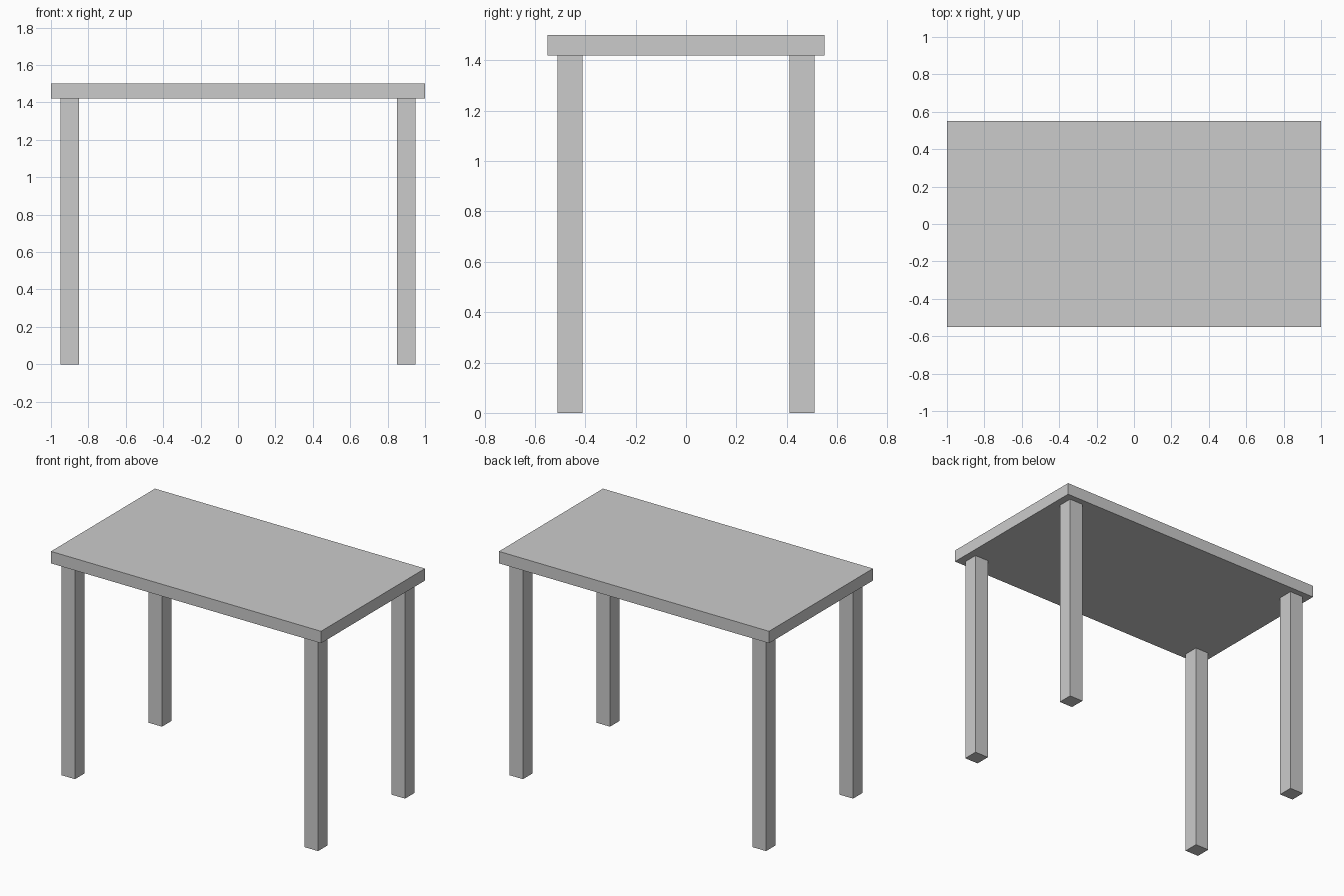
import bpy

if "Cube" in bpy.data.objects:
    bpy.data.objects.remove(bpy.data.objects["Cube"])


def box(name, size, centre):
    bpy.ops.mesh.primitive_cube_add(size=1, location=centre)
    obj = bpy.context.object
    obj.name = name
    obj.scale = size
    bpy.ops.object.transform_apply(location=False, rotation=False, scale=True)
    return obj


HEIGHT, THICK, LEG = 1.5, 0.08, 0.10
leg_height = HEIGHT - THICK

# Flat slab top
box("table_top", (2.0, 1.1, THICK), (0, 0, HEIGHT - THICK / 2))

# Four square legs, inset from the corners
for side, sx in (("left", -1), ("right", 1)):
    for end, sy in (("front", -1), ("back", 1)):
        box(f"{end}_{side}_leg", (LEG, LEG, leg_height),
            (sx * 0.90, sy * 0.46, leg_height / 2))
